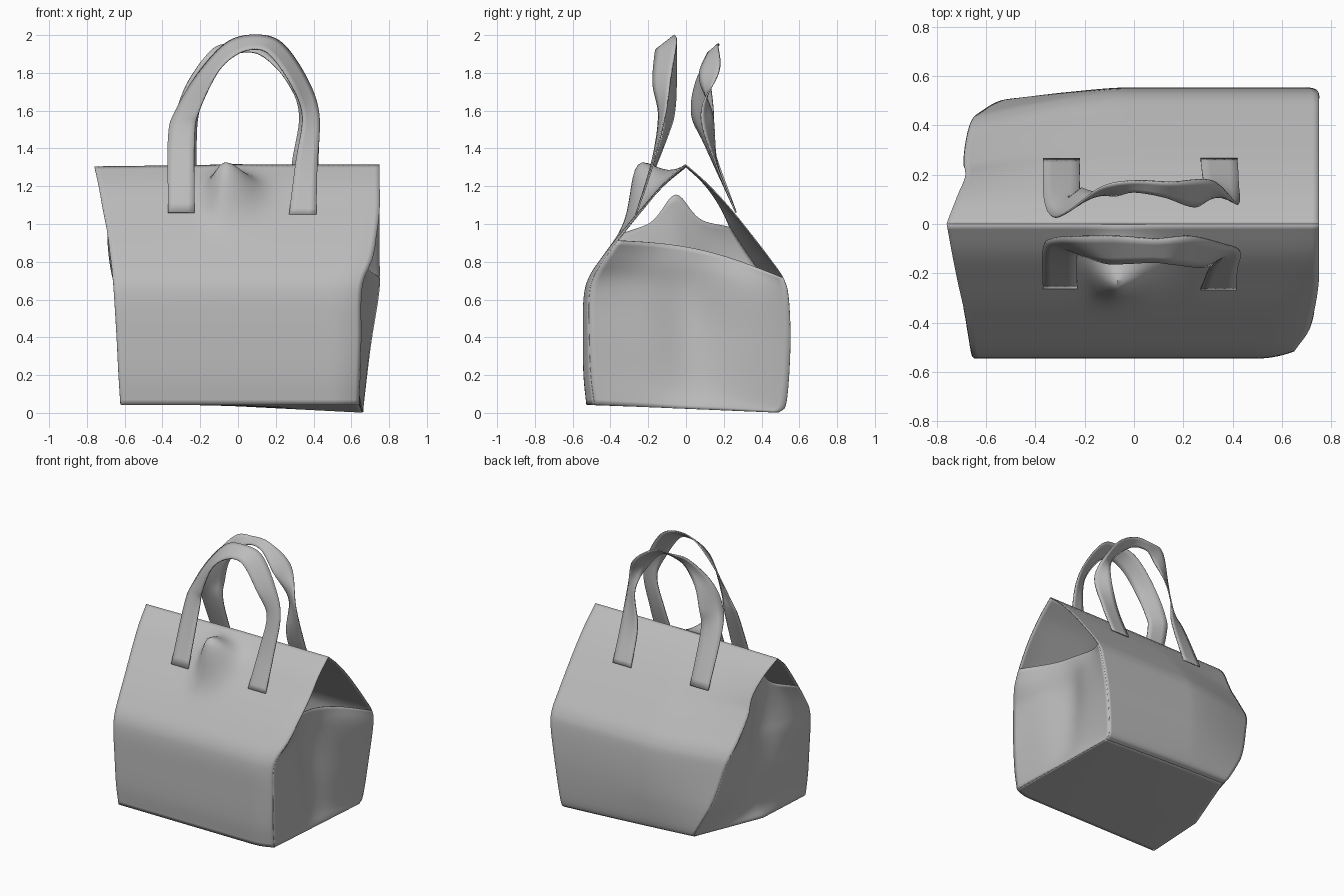
import bpy, math
from mathutils import Vector

if "Cube" in bpy.data.objects:
    bpy.data.objects.remove(bpy.data.objects["Cube"])

grey = bpy.data.materials.new("warm_grey")
grey.diffuse_color = (0.5, 0.5, 0.5, 1)
grey.use_nodes = True
grey.node_tree.nodes["Principled BSDF"].inputs["Base Color"].default_value = grey.diffuse_color


def spline(pts, t):
    """Catmull-Rom sample, t in 0..1 over a list of tuples."""
    n = len(pts) - 1
    f = min(max(t, 0), 1) * n
    i = min(int(f), n - 1)
    u = f - i
    p1, p2 = Vector(pts[i]), Vector(pts[i + 1])
    p0 = Vector(pts[i - 1]) if i else p1 * 2 - p2
    p3 = Vector(pts[i + 2]) if i + 2 <= n else p2 * 2 - p1
    return 0.5 * (2 * p1 + (p2 - p0) * u + (2 * p0 - 5 * p1 + 4 * p2 - p3) * u * u
                  + (3 * p1 - p0 - 3 * p2 + p3) * u ** 3)


def grid(name, rows, thick=0.006, angle=40):
    """Smooth thin sheet through rows of points."""
    m = len(rows[0])
    faces = [(r * m + c, r * m + c + 1, r * m + m + c + 1, r * m + m + c)
             for r in range(len(rows) - 1) for c in range(m - 1)]
    me = bpy.data.meshes.new(name)
    me.from_pydata([tuple(p) for row in rows for p in row], [], faces)
    me.materials.append(grey)
    ob = bpy.data.objects.new(name, me)
    bpy.context.collection.objects.link(ob)
    bpy.ops.object.select_all(action='DESELECT')
    bpy.context.view_layer.objects.active = ob
    ob.select_set(True)
    bpy.ops.object.shade_smooth_by_angle(angle=math.radians(angle))
    mod = ob.modifiers.new("thickness", 'SOLIDIFY')
    mod.thickness, mod.offset = thick, 0
    return ob


# Rows from bottom to ridge: y, z, left x, right x
FRONT = [(-.525, .045, -.62, .64), (-.54, .2, -.63, .645), (-.543, .4, -.64, .65),
         (-.54, .6, -.652, .65), (-.515, .71, -.66, .665), (-.445, .82, -.672, .71),
         (-.345, .95, -.69, .735), (-.235, 1.08, -.715, .75), (-.12, 1.21, -.738, .75),
         (0, 1.312, -.76, .75)]
BACK = [(.49, .004, -.40, .66), (.53, .06, -.43, .665), (.55, .35, -.56, .70),
        (.542, .6, -.63, .74), (.515, .71, -.66, .75), (.44, .82, -.68, .75),
        (.34, .95, -.69, .75), (.235, 1.08, -.685, .75), (.115, 1.21, -.72, .75),
        (0, 1.312, -.76, .75)]


def wall_point(prof, t, u):
    y, z, xl, xr = spline(prof, t)
    x = xl + (xr - xl) * u
    if prof is FRONT:
        # pinched bump below the ridge
        w = .08 if x < -.07 else .15
        h = .08 if z > 1.15 else .12
        g = math.exp(-((x + .07) / w) ** 2 - ((z - 1.15) / h) ** 2)
        # softened right corner
        y += .04 * max(0, (u - .88) / .12) ** 2 * (1 - t)
        y, z = y - .075 * g, z + .165 * g
    else:
        # back wall draws in and lifts toward its left edge
        k = max(0, (-.05 - x) / .6) ** 1.4 * math.sin(math.pi * min(1, z / 1.31))
        y -= .1 * k * min(1, y / .3)
        low = max(0, 1 - z / .3)
        z += .055 * (1 - u) * low
        y -= .02 * (1 - u) ** 2 * low
    # slight ridge sag on the left
    z -= .012 * max(0, -x) * t
    return Vector((x, y, z))


# Walls and sloping roof
N, M = 54, 56
for prof, name in ((FRONT, "front_wall"), (BACK, "back_wall")):
    grid(name, [[wall_point(prof, r / N, c / M) for c in range(M + 1)] for r in range(N + 1)])


def left_bend(t):
    """Outward bend of the lower left end between front and back."""
    return -.085 * (1 - abs(2 * t - .95) / 1.05) if t > .475 else -.085 * t / .475


# Base
base = []
for r in range(33):
    t = r / 32
    row = []
    for c in range(M + 1):
        p = wall_point(FRONT, 0, c / M).lerp(wall_point(BACK, 0, c / M), t)
        p.x += left_bend(t) * (1 - c / M) ** 2
        row.append(p)
    base.append(row)
grid("base", base)


# Open-topped creased end gussets
def gusset(name, u, front_top, back_top, sign, depth, peak):
    rows = []
    for r in range(33):
        s = r / 32
        a, b = wall_point(FRONT, s * front_top, u), wall_point(BACK, s * back_top, u)
        row = []
        for c in range(33):
            t = c / 32
            p = a.lerp(b, t)
            bulge = math.sin(math.pi * t)
            fold = math.exp(-((t - .5) / .16) ** 2)
            p.x -= sign * (depth * bulge * s ** 1.5
                           + .04 * fold * bulge * math.sin(math.pi * s)
                           + .012 * math.sin(9 * t + 6 * s) * bulge * s)
            p.z += (peak * fold * bulge + .05 * bulge) * s ** 3
            if sign < 0:
                p.x += left_bend(t) * (1 - s) ** 1.5
            row.append(p)
        rows.append(row)
    grid(name, rows)


gusset("right_gusset", 1, .635, .45, 1, .15, .0)
gusset("left_gusset", 0, .67, .70, -1, .14, .14)

# Twisted strap handles: outer and inner edge curves
FO = [(-.37, -.26, 1.06), (-.37, -.1, 1.46), (-.33, -.06, 1.6), (-.21, -.05, 1.8),
      (-.06, -.05, 1.96), (.09, -.06, 2.0), (.23, -.05, 1.96), (.36, -.08, 1.78),
      (.43, -.11, 1.58), (.42, -.18, 1.3), (.415, -.265, 1.05)]
FI = [(-.23, -.26, 1.06), (-.23, -.13, 1.46), (-.205, -.13, 1.6), (-.11, -.16, 1.8),
      (-.02, -.16, 1.89), (.08, -.155, 1.925), (.17, -.165, 1.895), (.28, -.175, 1.74),
      (.34, -.145, 1.57), (.305, -.18, 1.33), (.27, -.265, 1.05)]
BO = [(-.37, .265, 1.06), (-.365, .1, 1.42), (-.33, .03, 1.58), (-.26, .055, 1.76),
      (-.13, .15, 1.93), (0, .175, 1.95), (.15, .17, 1.94), (.32, .175, 1.81),
      (.42, .08, 1.58), (.425, .165, 1.3), (.42, .265, 1.06)]
BI = [(-.22, .265, 1.06), (-.22, .14, 1.42), (-.21, .145, 1.58), (-.165, .13, 1.73),
      (-.08, .115, 1.85), (0, .13, 1.905), (.12, .11, 1.895), (.25, .07, 1.77),
      (.325, .14, 1.58), (.285, .165, 1.32), (.27, .265, 1.06)]
for name, outer, inner in (("front_handle", FO, FI), ("back_handle", BO, BI)):
    rows = []
    for i in range(81):
        a, b = spline(outer, i / 80), spline(inner, i / 80)
        rows.append([a.lerp(b, k / 4) for k in range(5)])
    grid(name, rows, .008)
